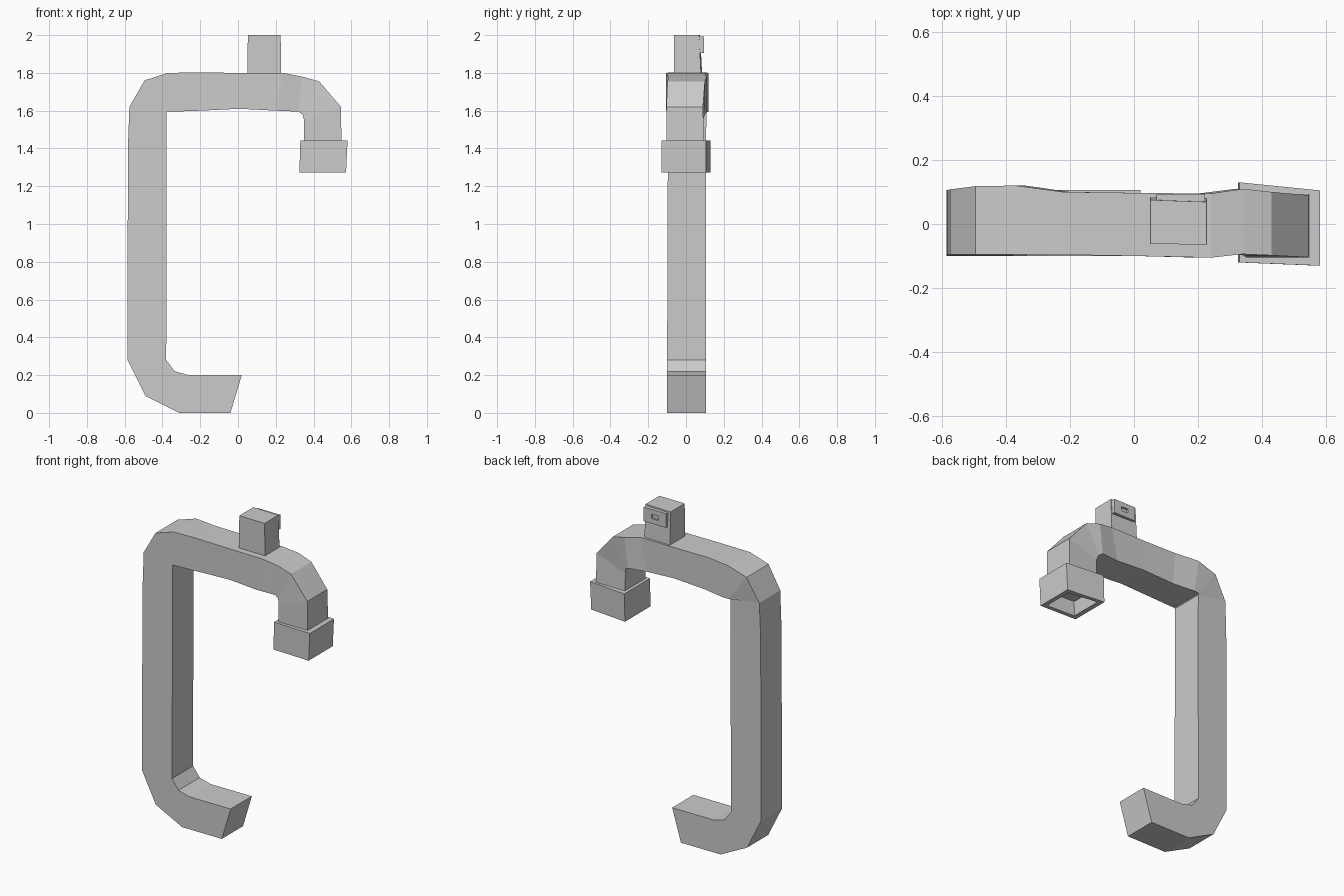
import bpy, bmesh


def finish(name, bm):
    bmesh.ops.recalc_face_normals(bm, faces=bm.faces[:])
    mesh = bpy.data.meshes.new(name)
    bm.to_mesh(mesh)
    bm.free()
    obj = bpy.data.objects.new(name, mesh)
    bpy.context.collection.objects.link(obj)
    return obj


def loft(name, rings):
    """Skin a list of four-point rings and cap both ends."""
    bm = bmesh.new()
    loops = [[bm.verts.new(p) for p in ring] for ring in rings]
    for a, b in zip(loops, loops[1:]):
        for i in range(4):
            j = (i + 1) % 4
            bm.faces.new((a[i], a[j], b[j], b[i]))
    bm.faces.new(loops[0])
    bm.faces.new(loops[-1])
    return finish(name, bm)


def rect_ring(x0, x1, y0, y1, z, skew=0.0):
    return [(x0, y0, z), (x1, y0 - skew * 0.4, z), (x1, y1 - skew, z), (x0, y1, z)]


# Square pipe: outer x, outer z, inner x, inner z, front y, back y
sections = [
    (-0.04, 0.00, 0.02, 0.20, -0.10, 0.106),
    (-0.31, 0.00, -0.26, 0.20, -0.10, 0.106),
    (-0.49, 0.09, -0.335, 0.22, -0.10, 0.106),
    (-0.585, 0.28, -0.38, 0.28, -0.10, 0.106),
    (-0.583, 1.40, -0.378, 1.40, -0.096, 0.106),
    (-0.575, 1.62, -0.378, 1.59, -0.096, 0.108),
    (-0.495, 1.76, -0.372, 1.595, -0.096, 0.118),
    (-0.37, 1.80, -0.34, 1.595, -0.096, 0.12),
    (-0.22, 1.802, -0.20, 1.60, -0.096, 0.10),
    (0.01, 1.80, 0.01, 1.61, -0.10, 0.097),
    (0.24, 1.80, 0.20, 1.60, -0.105, 0.095),
    (0.34, 1.78, 0.32, 1.595, -0.094, 0.11),
    (0.43, 1.755, 0.342, 1.58, -0.098, 0.10),
    (0.545, 1.62, 0.35, 1.55, -0.104, 0.09),
    (0.548, 1.42, 0.35, 1.42, -0.104, 0.095),
]
loft("pipe", [[(ox, f, oz), (ox, b, oz), (ix, b, iz), (ix, f, iz)]
              for ox, oz, ix, iz, f, b in sections])

# Nozzle collar, hollow from below
loft("nozzle", [
    rect_ring(0.36, 0.54, -0.09, 0.10, 1.36, 0.025),
    rect_ring(0.355, 0.545, -0.095, 0.105, 1.272, 0.025),
    rect_ring(0.325, 0.572, -0.12, 0.13, 1.272, 0.025),
    rect_ring(0.33, 0.58, -0.12, 0.13, 1.442, 0.025),
])

# Block on top of the pipe
loft("top_block", [
    rect_ring(0.05, 0.228, -0.06, 0.086, 1.78, 0.006),
    rect_ring(0.052, 0.226, -0.062, 0.075, 2.00, 0.006),
])

# Raised back plate with a small sunken slot
def plate_ring(x0, x1, z0, z1, y):
    return [(x0, y, z0), (x1, y, z0), (x1, y, z1), (x0, y, z1)]

loft("back_plate", [
    plate_ring(0.07, 0.222, 1.905, 1.992, 0.06),
    plate_ring(0.07, 0.222, 1.905, 1.992, 0.094),
    plate_ring(0.122, 0.17, 1.936, 1.962, 0.094),
    plate_ring(0.122, 0.17, 1.936, 1.962, 0.082),
])
